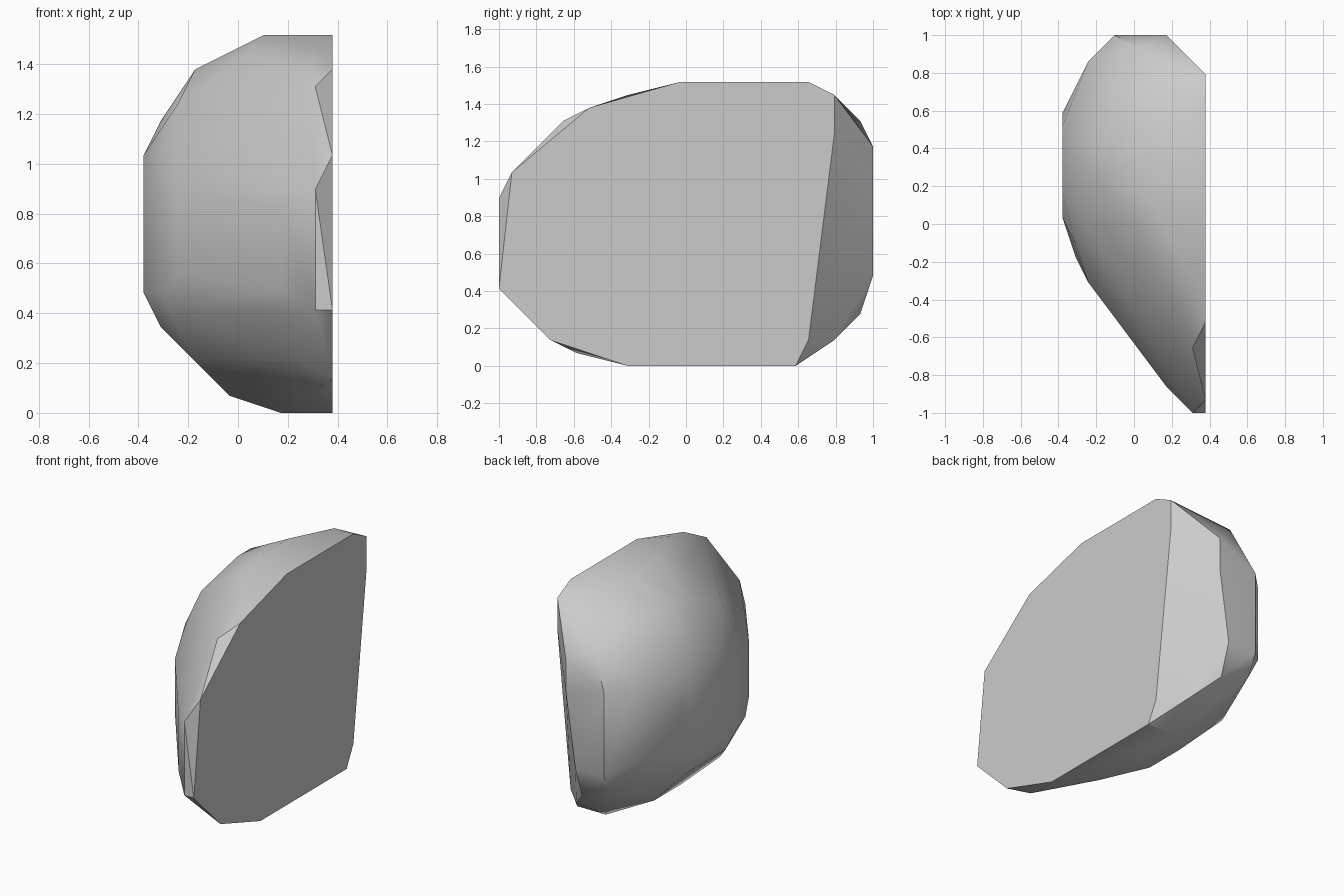
import bpy
import bmesh
import math

# Remove the default object
default_cube = bpy.data.objects.get("Cube")
if default_cube is not None:
    bpy.data.objects.remove(default_cube, do_unlink=True)

# The chunk is laid out on a coarse integer lattice: x 0-11, y 0-29, z 0-22
LATTICE_STEP = 2 / 29
HALF_WIDTH = 11 / 2
HALF_LENGTH = 29 / 2


def make_material(name, level):
    material = bpy.data.materials.new(name)
    material.use_nodes = True
    colour = (level, level, level, 1)
    material.diffuse_color = colour
    shader = material.node_tree.nodes["Principled BSDF"]
    shader.inputs["Base Color"].default_value = colour
    shader.inputs["Roughness"].default_value = 0.8
    return material


def add_slice(bm, layer, corners):
    """Place the corners (y, z) of one cross-section at a lattice layer."""
    for along, height in corners:
        bm.verts.new((
            (layer - HALF_WIDTH) * LATTICE_STEP,
            (along - HALF_LENGTH) * LATTICE_STEP,
            height * LATTICE_STEP,
        ))


# Flat broken side of the rock
broken_side = [(0, 6), (1, 15), (7, 20), (14, 22), (24, 22), (26, 21),
               (26, 18), (24, 2), (23, 0), (10, 0), (4, 2)]

# Chipped rim just behind the flat side
chipped_rim = [(0, 6), (0, 13), (5, 19), (10, 21), (6, 1)]

# Rounded body, from the rim outwards
crown_corner = [(24, 22), (26, 2), (4, 3)]
wide_slice = [(2, 7), (2, 12), (29, 17), (29, 14), (23, 0), (13, 0)]
crown_slice = [(16, 22), (20, 22), (29, 7), (28, 4)]
back_peak = [(14, 21), (28, 19)]
belly_slice = [(16, 1), (20, 1)]
back_slice = [(29, 15), (29, 7), (28, 5), (26, 4)]
shoulder_slice = [(18, 20), (20, 20), (13, 3)]
outer_slice = [(10, 13), (10, 8), (11, 6), (14, 18), (27, 15), (27, 8)]
bulge_slice = [(20, 17), (13, 15), (12, 7), (15, 5), (21, 5)]
outer_face = [(15, 7), (15, 12), (17, 15), (22, 15), (23, 12), (21, 7)]

slices = {
    11: broken_side, 10: chipped_rim, 9: crown_corner, 8: wide_slice,
    7: crown_slice, 6: back_peak, 5: belly_slice, 4: back_slice,
    3: shoulder_slice, 2: outer_slice, 1: bulge_slice, 0: outer_face,
}

# Wrap all the slices in one convex skin
bm = bmesh.new()
for layer, corners in slices.items():
    add_slice(bm, layer, corners)
hull = bmesh.ops.convex_hull(bm, input=bm.verts[:], use_existing_faces=False)
unused = {item for item in hull["geom_interior"] + hull["geom_unused"]
          if isinstance(item, bmesh.types.BMVert)}
bmesh.ops.delete(bm, geom=list(unused), context="VERTS")

# Merge coplanar triangles so that the flat sides are single faces
bmesh.ops.dissolve_limit(bm, angle_limit=math.radians(1),
                         verts=bm.verts[:], edges=bm.edges[:])
bmesh.ops.recalc_face_normals(bm, faces=bm.faces[:])

mesh = bpy.data.meshes.new("rock_chunk")
bm.to_mesh(mesh)
bm.free()
mesh.materials.append(make_material("stone_grey", 0.6))

rock = bpy.data.objects.new("rock_chunk", mesh)
bpy.context.collection.objects.link(rock)

# Smooth the rounded body and keep the broken edges crisp
bpy.ops.object.select_all(action="DESELECT")
rock.select_set(True)
bpy.context.view_layer.objects.active = rock
bpy.ops.object.shade_smooth_by_angle(angle=math.radians(30))
